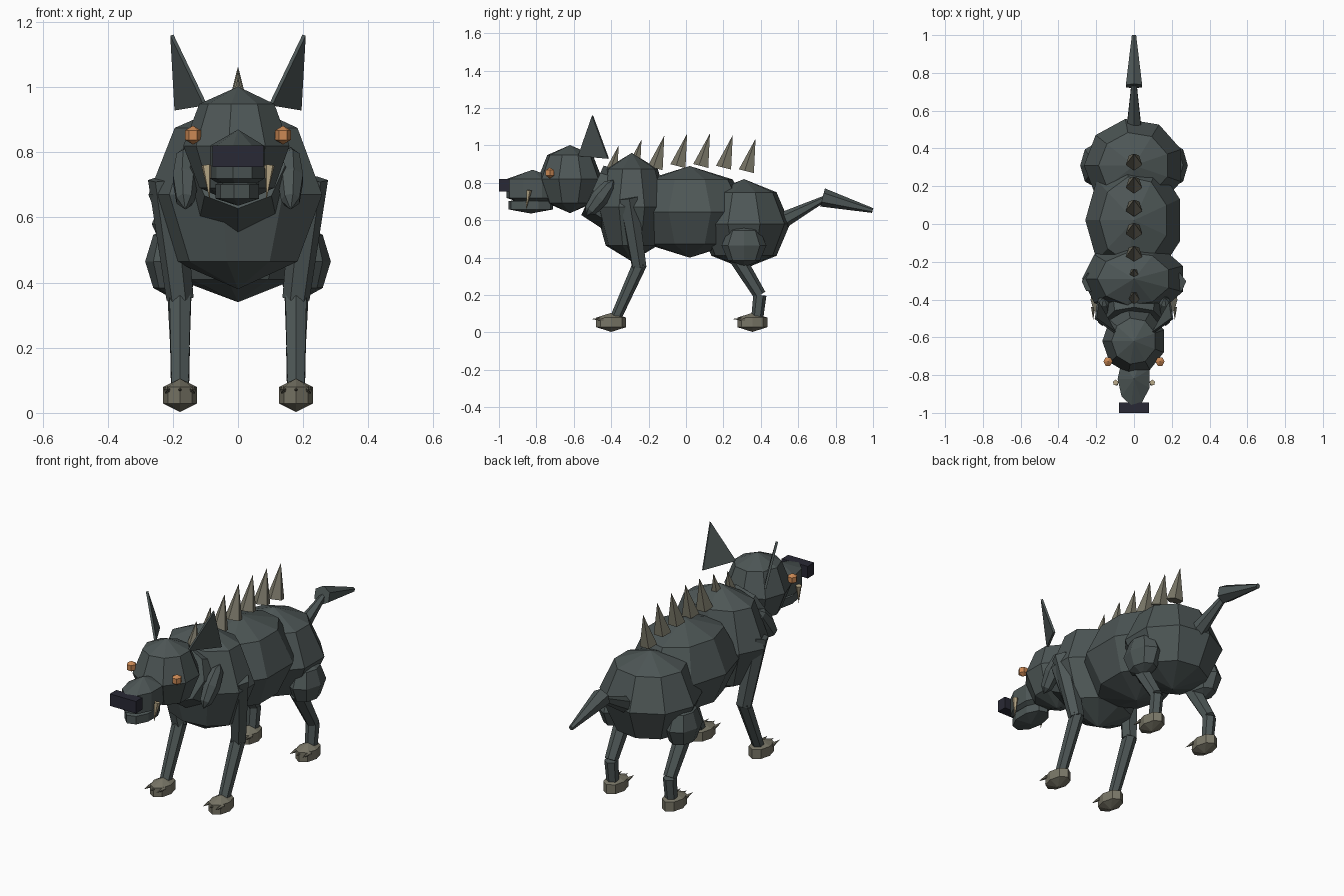
import bpy
import bmesh
from math import atan2, pi
from mathutils import Matrix, Vector

cube = bpy.data.objects.get("Cube")
if cube:
    bpy.data.objects.remove(cube, do_unlink=True)


def material(name, rgb):
    mat = bpy.data.materials.new(name)
    mat.use_nodes = True
    mat.diffuse_color = (*rgb, 1)
    bsdf = next(n for n in mat.node_tree.nodes if n.type == "BSDF_PRINCIPLED")
    bsdf.inputs["Base Color"].default_value = (*rgb, 1)
    bsdf.inputs["Roughness"].default_value = 0.9
    return mat


FUR = material("dark_grey_fur", (0.075, 0.094, 0.093))
HORN = material("olive_grey_horn", (0.19, 0.18, 0.135))
IVORY = material("ivory", (0.45, 0.37, 0.23))
AMBER = material("amber", (0.6, 0.25, 0.09))
NOSE = material("blue_black", (0.022, 0.022, 0.035))


def finish(bm, name, mat, mirror=False):
    """Turn the bmesh into a flat-shaded object, optionally mirrored in x."""
    bmesh.ops.recalc_face_normals(bm, faces=bm.faces)
    mesh = bpy.data.meshes.new(name)
    bm.to_mesh(mesh)
    bm.free()
    mesh.materials.append(mat)
    obj = bpy.data.objects.new(name, mesh)
    bpy.context.collection.objects.link(obj)
    if mirror:
        mod = obj.modifiers.new("Mirror", "MIRROR")
        mod.use_mirror_merge = False
    return obj


def ball(name, centre, radii, mat=FUR, segs=9, rings=4, tilt=0, mirror=False):
    """Faceted ellipsoid with one column of vertices on its -x side."""
    bm = bmesh.new()
    bmesh.ops.create_uvsphere(bm, u_segments=segs, v_segments=rings, radius=1)
    v = max(bm.verts, key=lambda p: p.co.xy.length).co
    turn = Matrix.Rotation(pi - atan2(v.y, v.x), 4, "Z")
    place = (Matrix.Translation(centre) @ Matrix.Rotation(tilt, 4, "X")
             @ Matrix.Diagonal((*radii, 1)) @ turn)
    bm.transform(place)
    return finish(bm, name, mat, mirror)


def limb(name, start, end, r1, r2, mat=FUR, segs=6, mirror=False):
    """Tapered tube or cone from start to end."""
    a, b = Vector(start), Vector(end)
    bm = bmesh.new()
    bmesh.ops.create_cone(bm, cap_ends=True, segments=segs, radius1=r1,
                          radius2=r2, depth=(b - a).length)
    quat = (b - a).to_track_quat("Z", "Y")
    bm.transform(Matrix.Translation((a + b) / 2) @ quat.to_matrix().to_4x4())
    return finish(bm, name, mat, mirror)


# Body masses
ball("ribcage", (0, 0.02, 0.645), (0.258, 0.33, 0.245))
ball("chest", (0, -0.29, 0.67), (0.275, 0.2, 0.29))
ball("hips", (0, 0.31, 0.58), (0.265, 0.25, 0.24))
limb("neck", (0, -0.3, 0.67), (0, -0.5, 0.76), 0.18, 0.145, segs=8)

# Head
ball("head", (0, -0.62, 0.82), (0.168, 0.175, 0.182))
ball("muzzle", (0, -0.82, 0.77), (0.1, 0.165, 0.1), rings=3)
ball("lower_jaw", (0, -0.83, 0.68), (0.08, 0.14, 0.044), rings=3)
ball("eye", (0.138, -0.728, 0.853), (0.028, 0.03, 0.029), AMBER,
     segs=6, rings=3, mirror=True)
limb("fang", (0.097, -0.84, 0.76), (0.087, -0.855, 0.655), 0.016, 0,
     IVORY, segs=5, mirror=True)
ball("neck_tuft", (0.162, -0.46, 0.72), (0.042, 0.05, 0.12),
     segs=7, tilt=-0.65, mirror=True)

# Nose block
bm = bmesh.new()
bmesh.ops.create_cube(bm, size=1)
bm.transform(Matrix.Translation((0, -0.972, 0.788))
             @ Matrix.Diagonal((0.158, 0.056, 0.066, 1)))
finish(bm, "nose", NOSE)

# Thin pointed ears
bm = bmesh.new()
corners = [(0.203, -0.5, 1.16), (0.19, -0.415, 0.93), (0.1, -0.575, 0.945)]
bm.faces.new([bm.verts.new(c) for c in corners])
ear = finish(bm, "ear", FUR, mirror=True)
solid = ear.modifiers.new("Thickness", "SOLIDIFY")
solid.thickness = 0.012
solid.offset = 0

# Front legs
limb("front_upper_leg", (0.222, -0.31, 0.72), (0.178, -0.25, 0.35),
     0.055, 0.042, mirror=True)
limb("front_lower_leg", (0.178, -0.245, 0.37), (0.178, -0.375, 0.08),
     0.038, 0.03, mirror=True)

# Hind legs
ball("thigh", (0.2, 0.31, 0.465), (0.085, 0.12, 0.115), segs=8, mirror=True)
limb("hind_shank", (0.18, 0.26, 0.42), (0.178, 0.395, 0.2),
     0.045, 0.034, mirror=True)
limb("hind_ankle", (0.178, 0.395, 0.2), (0.178, 0.38, 0.07),
     0.035, 0.032, mirror=True)

# Paws with three claws each
for which, y in (("front", -0.4), ("hind", 0.355)):
    ball(which + "_paw", (0.178, y, 0.054), (0.06, 0.093, 0.051), HORN,
         segs=8, rings=3, mirror=True)
    for side in (-1, 0, 1):
        x = 0.178 + side * 0.038
        limb(which + "_claw", (x, y - 0.04, 0.07), (x, y - 0.108, 0.072),
             0.012, 0, HORN, segs=5, mirror=True)

# Tail
limb("tail_base", (0, 0.45, 0.565), (0, 0.74, 0.715), 0.052, 0.016)
limb("tail_tip", (0, 0.73, 0.722), (0, 0.998, 0.652), 0.05, 0.013)

# Row of swept-back spines
for i in range(7):
    arch = 1 - ((i - 3.6) / 3.6) ** 2
    y = -0.405 + 0.122 * i
    tip = 1.0 + 0.065 * arch
    limb("back_spine", (0, y, tip - 0.175), (0, y + 0.045, tip),
         0.046, 0, HORN, segs=5)
